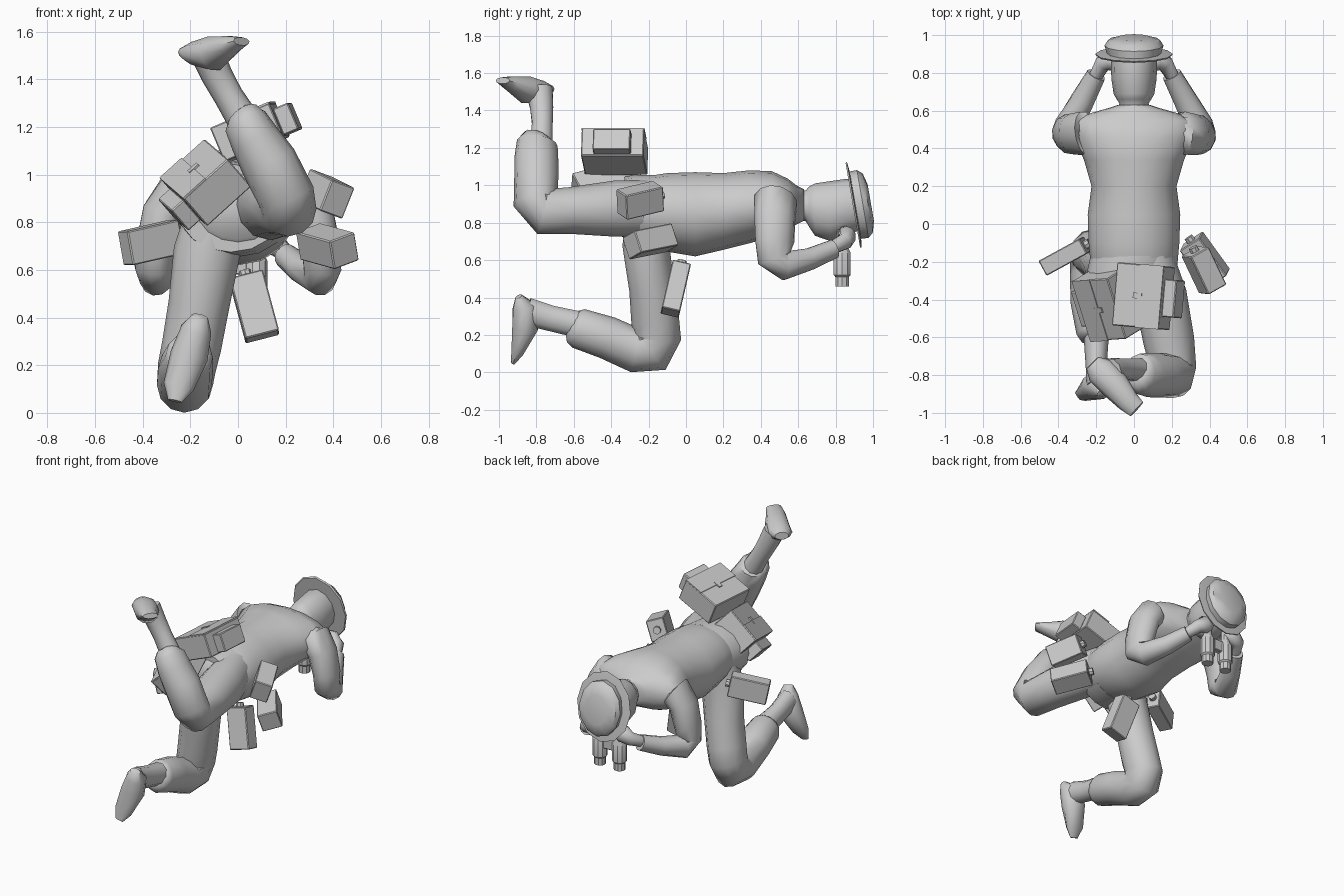
import bpy, bmesh, math
from mathutils import Vector, Matrix

grey = bpy.data.materials.new("plain grey")
grey.diffuse_color = (0.6, 0.6, 0.6, 1)


def finish(name, bm, smooth=None):
    bmesh.ops.recalc_face_normals(bm, faces=bm.faces)
    me = bpy.data.meshes.new(name)
    bm.to_mesh(me)
    bm.free()
    me.materials.append(grey)
    ob = bpy.data.objects.new(name, me)
    bpy.context.collection.objects.link(ob)
    if smooth:
        bpy.ops.object.select_all(action='DESELECT')
        bpy.context.view_layer.objects.active = ob
        ob.select_set(True)
        bpy.ops.object.shade_smooth_by_angle(angle=math.radians(smooth))
    return ob


def loft(name, rings, ref=(1, 0, 0), n=12, smooth=60, axis=None):
    """Rings are (x, y, z, radius along ref, radius across); capped ends."""
    bm = bmesh.new()
    pts = [Vector(r[:3]) for r in rings]
    loops = []
    for i, r in enumerate(rings):
        t = Vector(axis) if axis else pts[min(i + 1, len(pts) - 1)] - pts[max(i - 1, 0)]
        t.normalize()
        u = Vector(ref)
        u = (u - t * u.dot(t)).normalized()
        v = t.cross(u)
        loops.append([bm.verts.new(pts[i] + u * r[3] * math.cos(a) + v * r[4] * math.sin(a))
                      for a in (2 * math.pi * k / n for k in range(n))])
    for a, b in zip(loops, loops[1:]):
        for k in range(n):
            bm.faces.new((a[k], a[(k + 1) % n], b[(k + 1) % n], b[k]))
    bm.faces.new(loops[0])
    bm.faces.new(loops[-1])
    return finish(name, bm, smooth)


def box(name, center, xdir, ydir, size, offset=(0, 0, 0), bevel=0.005):
    """Box whose local x and y follow the two given directions."""
    x = Vector(xdir).normalized()
    y = Vector(ydir)
    y = (y - x * y.dot(x)).normalized()
    rot = Matrix((x, y, x.cross(y))).transposed()
    c = Vector(center) + rot @ Vector(offset)
    bm = bmesh.new()
    bmesh.ops.create_cube(bm, size=1, matrix=Matrix.Translation(c) @ rot.to_4x4() @ Matrix.Diagonal((*size, 1)))
    if bevel:
        bmesh.ops.bevel(bm, geom=bm.edges[:], offset=bevel, segments=1, affect='EDGES')
    return finish(name, bm)


# Jacket body, running from hips to collar
loft("jacket", [(0, -.35, .86, .16, .13), (0, -.27, .86, .225, .18), (0, -.1, .855, .24, .21),
                (0, .05, .845, .245, .225), (0, .2, .86, .225, .205), (0, .34, .885, .265, .195),
                (0, .46, .9, .32, .175), (0, .545, .9, .33, .135), (0, .59, .895, .22, .105),
                (0, .615, .895, .13, .092), (0, .63, .895, .085, .085)],
     n=16, axis=(0, 1, 0))
# Flared jacket hem
loft("jacket_hem", [(0, -.17, .855, .23, .2), (-.02, -.28, .86, .235, .195), (-.03, -.33, .86, .225, .185)],
     n=16, axis=(0, 1, 0))

# Neck and head
loft("head", [(0, .55, .895, .085, .085), (0, .64, .89, .078, .082), (0, .66, .885, .092, .11),
              (0, .69, .87, .108, .14), (0, .77, .862, .12, .16), (0, .86, .885, .122, .15),
              (0, .93, .89, .11, .13)], axis=(0, 1, 0))

# Hat brim and crown, tilted slightly
tilt = (0, .985, .17)
loft("hat_brim", [(0, .892, .893, .2, .228), (0, .9, .897, .205, .232), (0, .905, .898, .15, .185)],
     n=12, axis=tilt, smooth=30)
loft("hat_crown", [(0, .895, .892, .142, .182), (0, .945, .9, .156, .184), (0, .972, .905, .14, .16),
                   (0, .988, .907, .085, .1)], n=12, axis=tilt, smooth=40)

for s, side in ((-1, "left"), (1, "right")):
    # Sleeve: shoulder, upper arm, elbow, forearm
    loft(side + "_sleeve",
         [(s * .2, .49, .91, .08, .08), (s * .255, .48, .91, .105, .12), (s * .315, .475, .835, .09, .112),
          (s * .348, .475, .7, .082, .106), (s * .354, .472, .61, .08, .095), (s * .344, .522, .57, .078, .078),
          (s * .27, .66, .605, .064, .06), (s * .2, .79, .66, .052, .052)], ref=(1, .2, .3))
    # Hand curled on the eyepieces
    loft(side + "_hand",
         [(s * .21, .77, .66, .035, .035), (s * .165, .85, .7, .045, .045), (s * .12, .86, .725, .06, .05),
          (s * .075, .85, .74, .045, .04), (s * .05, .845, .74, .02, .02)], ref=(0, 0, 1), n=10)
    # Binocular tube with narrower lower end
    loft(side + "_binocular_tube",
         [(s * .075, .835, .76, .03, .03), (s * .075, .835, .67, .03, .03), (s * .075, .835, .64, .048, .048),
          (s * .075, .835, .52, .048, .048), (s * .075, .835, .51, .038, .038),
          (s * .075, .835, .46, .038, .038)], n=10, smooth=30)
box("binocular_bridge", (0, .835, .62), (1, 0, 0), (0, 1, 0), (.12, .04, .08))

# Kneeling leg
loft("kneeling_trouser",
     [(-.1, -.2, .86, .11, .12), (-.13, -.215, .68, .14, .125), (-.165, -.182, .45, .128, .122),
      (-.195, -.165, .28, .125, .128), (-.215, -.155, .19, .122, .13), (-.222, -.185, .125, .118, .135),
      (-.225, -.265, .115, .115, .118), (-.22, -.42, .185, .115, .115), (-.205, -.575, .235, .1, .108),
      (-.2, -.605, .245, .085, .09), (-.2, -.615, .25, .055, .06)])
loft("kneeling_ankle", [(-.2, -.55, .25, .07, .075), (-.2, -.72, .288, .058, .072), (-.19, -.85, .325, .06, .078)], n=10)
loft("kneeling_shoe",
     [(-.16, -.895, .405, .035, .02), (-.175, -.865, .35, .065, .065), (-.205, -.86, .24, .08, .072),
      (-.25, -.9, .11, .065, .035), (-.265, -.925, .05, .03, .012)], n=10)

# Raised leg
loft("raised_trouser",
     [(.09, -.18, .88, .12, .15), (.14, -.38, .875, .14, .15), (.185, -.62, .865, .135, .125),
      (.21, -.77, .86, .12, .122), (.205, -.805, .905, .12, .118), (.13, -.8, 1.05, .12, .118),
      (.07, -.8, 1.15, .105, .117), (.03, -.795, 1.225, .093, .11), (.02, -.785, 1.245, .075, .09),
      (.01, -.78, 1.255, .05, .055)])
loft("raised_ankle", [(.04, -.775, 1.2, .07, .065), (-.04, -.768, 1.33, .062, .058), (-.09, -.772, 1.42, .066, .065),
                      (-.13, -.785, 1.51, .07, .075)], n=10)
loft("raised_shoe",
     [(-.22, -.735, 1.515, .045, .025), (-.18, -.775, 1.51, .078, .05), (-.1, -.855, 1.51, .078, .075),
      (-.03, -.94, 1.545, .06, .04), (.015, -.98, 1.56, .05, .018)], ref=(-.7, -.65, 0), n=10)


# Two packs with side pouch, flap and buckle
def pack(name, c, x, y, w, d, h):
    box(name, c, x, y, (w, d, h))
    box(name + "_pouch", c, x, y, (.07, .2, .12), (w / 2 + .033, 0, -.01))
    box(name + "_flap", c, x, y, (w * .5, d + .002, .008), (w * .25, 0, h / 2 + .001), 0)
    box(name + "_buckle", c, x, y, (.05, .03, .008), (0, 0, h / 2 + .004), 0)


pack("rear_pack", (.05, -.382, 1.178), (.92, -.08, .39), (.08, 1, 0), .27, .335, .155)
pack("hip_pack", (-.135, -.425, .967), (-.73, -.05, -.66), (.29, -.92, -.24), .25, .345, .165)

# Belt pouches: centre, long direction from the belt outwards, side direction, size
for name, c, x, y, size in (
        ("left_pouch", (-.365, -.17, .715), (-.22, -.12, -.05), (-.48, .88, 0), (.25, .09, .145)),
        ("right_upper_pouch", (.37, -.245, .92), (.1, -.21, -.05), (.8, .4, -.3), (.225, .115, .14)),
        ("right_lower_pouch", (.375, -.19, .7), (.145, -.2, -.04), (.8, .52, .3), (.25, .13, .125)),
        ("hanging_pouch", (.068, -.055, .447), (.07, -.06, -.26), (.9, .1, .45), (.27, .145, .1))):
    box(name, c, x, y, size)
    # Round loop that fastens the pouch to the belt
    d = Vector(x).normalized()
    p, q = Vector(c) - d * size[0] * .48, Vector(c) - d * (size[0] * .5 + .025)
    loft(name + "_loop", [(*p, .025, .025), (*q, .025, .025)], ref=y, n=8, smooth=30)
